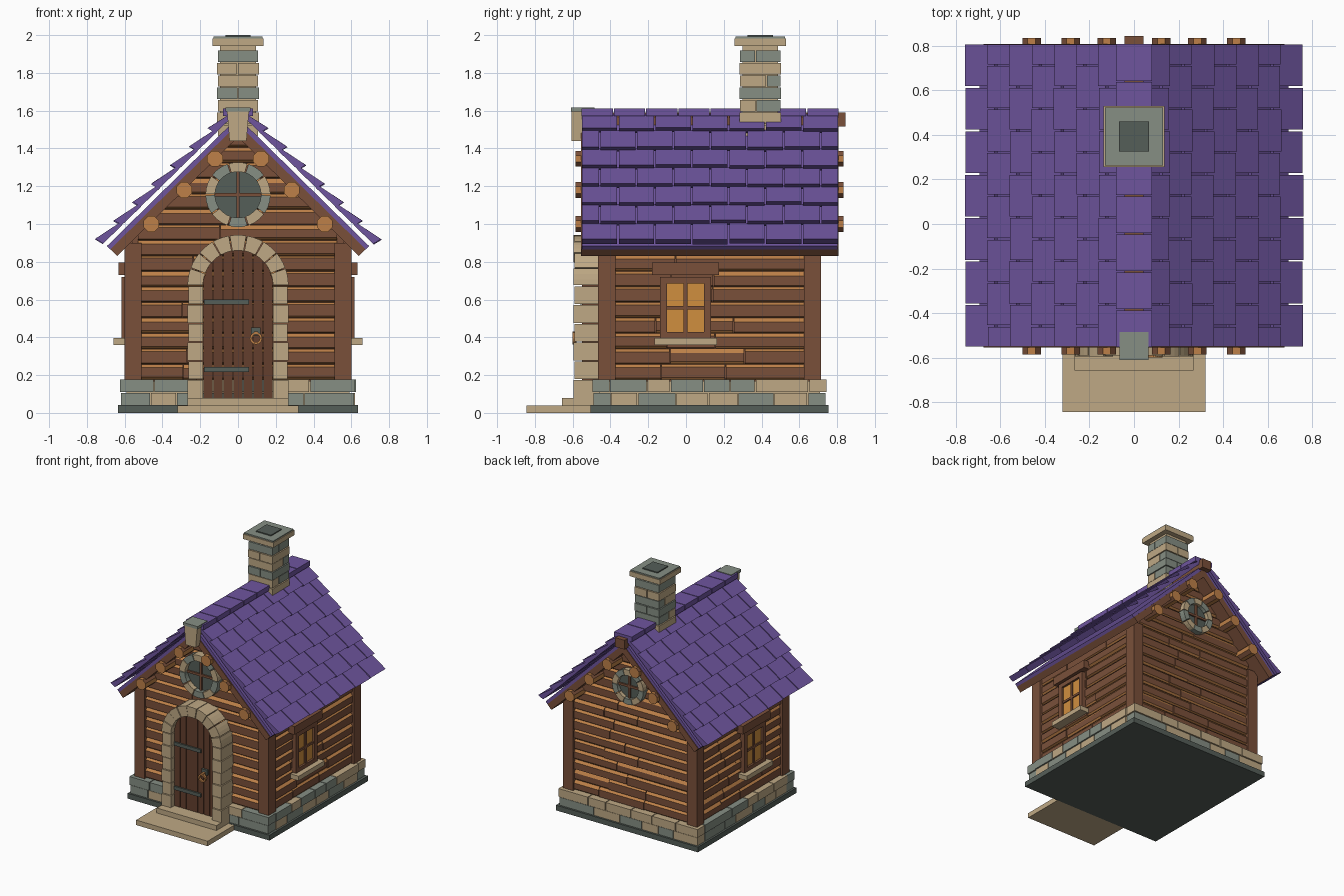
import bpy, bmesh, math, random
from mathutils import Vector

if "Cube" in bpy.data.objects:
    bpy.data.objects.remove(bpy.data.objects["Cube"])
random.seed(7)

def material(name, hexa):
    m = bpy.data.materials.new(name)
    lin = [((int(hexa[i:i + 2], 16) / 255 + 0.055) / 1.055) ** 2.4 for i in (0, 2, 4)]
    m.diffuse_color = (*lin, 1)
    m.use_nodes = True
    m.node_tree.nodes["Principled BSDF"].inputs["Base Color"].default_value = m.diffuse_color
    return m

PURPLE = material("purple shingle", "6E559E")
BROWN = material("brown timber", "7A503A")
DOOR = material("dark door wood", "633F2D")
ORANGE = material("cut orange wood", "BD8048")
TAN = material("tan stone", "BFA985")
GREY = material("grey stone", "868F84")
DARK = material("dark slate", "555E58")
GLOW = material("lit window", "D08F3F")

class Part:
    """Collects boxes and prisms into one named object."""
    def __init__(self, name, *mats):
        self.name, self.mats, self.bm = name, mats, bmesh.new()

    def prism(self, pts, vec, m=0):
        a = [self.bm.verts.new(Vector(p)) for p in pts]
        b = [self.bm.verts.new(Vector(p) + Vector(vec)) for p in pts]
        n = len(a)
        faces = [self.bm.faces.new(a[::-1]), self.bm.faces.new(b)]
        faces += [self.bm.faces.new((a[i], a[(i + 1) % n], b[(i + 1) % n], b[i])) for i in range(n)]
        for f in faces:
            f.material_index = m
        return faces

    def box(self, x0, x1, y0, y1, z0, z1, m=0):
        return self.prism([(x0, y0, z0), (x1, y0, z0), (x1, y1, z0), (x0, y1, z0)], (0, 0, z1 - z0), m)

    def arc(self, cz, r0, r1, a0, a1, y0, y1, m=0, n=3):
        """Wedge stone of a ring in the xz plane."""
        t = [a0 + (a1 - a0) * i / n for i in range(n + 1)]
        pts = [(r1 * math.cos(a), y0, cz + r1 * math.sin(a)) for a in t]
        pts += [(r0 * math.cos(a), y0, cz + r0 * math.sin(a)) for a in reversed(t)]
        self.prism(pts, (0, y1 - y0, 0), m)

    def done(self):
        bmesh.ops.recalc_face_normals(self.bm, faces=self.bm.faces)
        me = bpy.data.meshes.new(self.name)
        self.bm.to_mesh(me)
        self.bm.free()
        for m in self.mats:
            me.materials.append(m)
        ob = bpy.data.objects.new(self.name, me)
        bpy.context.collection.objects.link(ob)

# roof frame: u runs down the slope, n points out of it
ANG, APEX, YF, YB = math.radians(44.5), 1.46, -0.555, 0.81
CA, SA = math.cos(ANG), math.sin(ANG)

def slope(s, u, n, y):
    return (s * (u * CA + n * SA), y, APEX - u * SA + n * CA)

def cuts(a, b, lo, hi):
    """Random joints between a and b."""
    out = [a]
    while b - out[-1] > hi + lo:
        out.append(out[-1] + random.uniform(lo, hi))
    return out + [b]

# base slab and foundation stones
p = Part("base_slab", DARK)
p.box(-.635, .635, -.505, .755, 0, .042)
p.done()
p = Part("foundation_stones", TAN, GREY)
p.box(-.59, .59, -.46, .71, .04, .17)
for z0, z1, e in ((.042, .106, -.006), (.111, .177, 0)):
    X, Y0, Y1 = .625 + e, -.495 - e, .745 + e
    for y0, y1 in ((Y0, Y0 + .09), (Y1 - .09, Y1)):
        c = cuts(-X, X, .12, .24)
        for a, b in zip(c, c[1:]):
            p.box(a, b - .006, y0, y1, z0, z1, int(random.random() < .45))
    for x0, x1 in ((-X, -X + .09), (X - .09, X)):
        c = cuts(Y0 + .092, Y1 - .092, .12, .24)
        for a, b in zip(c, c[1:]):
            p.box(x0, x1, a, b - .006, z0, z1, int(random.random() < .45))
p.done()

# house core and corner posts
p = Part("house_core", BROWN)
p.prism([(-.56, -.42, .17), (.56, -.42, .17), (.56, -.42, .93), (0, -.42, 1.48), (-.56, -.42, .93)], (0, 1.09, 0))
p.done()
p = Part("corner_posts", BROWN)
for s in (-1, 1):
    for y0, y1 in ((-.465, -.373), (.625, .715)):
        p.box(s * .51, s * .6, y0, y1, .175, .9)
p.done()

# wall planks with orange chamfered edges
def plank_wall(name, half, top, place, gable):
    p = Part(name, BROWN, ORANGE)
    z, h = .177, .082
    while z < top:
        lim = min(half, (1.47 - z) / .98) if gable else half
        c = cuts(-lim, lim, .22, .5) if lim > .25 else [-lim, lim]
        for a, b in zip(c, c[1:]):
            t, lo, d = random.uniform(.012, .026), random.uniform(.004, .014), random.uniform(-.004, .004)
            prof = [(-.03, z), (.012, z), (.025 + d, z + lo), (.025 + d, z + h - t), (.008, z + h - .002), (-.03, z + h - .002)]
            fs = p.prism([(a, q, w) for q, w in prof], (b - .005 - a, 0, 0))
            for f in (fs[3], fs[5]):
                f.material_index = 1
        z += h
    for v in p.bm.verts:
        s, d, w = v.co
        if gable:
            m = max(.01, (1.5 - w) / .98)
            s = max(-m, min(m, s))
        v.co = place(s, d, w)
    p.done()

plank_wall("front_planks", .53, 1.42, lambda s, d, z: (s, -.425 - d, z), True)
plank_wall("back_planks", .53, 1.42, lambda s, d, z: (-s, .675 + d, z), True)
plank_wall("right_planks", .52, .88, lambda s, d, z: (.56 + d, .125 + s, z), False)
plank_wall("left_planks", .52, .88, lambda s, d, z: (-.56 - d, .125 - s, z), False)

# roof layers: brown boarding below, purple deck above
def chevron(name, mat, u, n0, n1, y0, y1):
    p = Part(name, mat)
    p.prism([slope(-1, u, n0, y0), slope(-1, u, n1, y0), (0, y0, APEX + n1 / CA), slope(1, u, n1, y0),
             slope(1, u, n0, y0), (0, y0, APEX + n0 / CA)], (0, y1 - y0, 0))
    p.done()
chevron("roof_boarding", BROWN, .897, 0, .05, YF, YB - .003)
chevron("roof_deck", PURPLE, .9, .05, .075, YF + .005, YB - .008)

# shingles in seven staggered rows per side
p = Part("roof_shingles", PURPLE)
W = (YB - YF) / 7
for s in (-1, 1):
    for r in range(7):
        u1 = .08 + .14 * r
        u0 = u1 - .155 if r else -.06
        ys = [YF + W * i for i in range(8)]
        if r % 2:
            ys = [YF] + [YF + W * (i + .5) for i in range(7)] + [YB]
        for a, b in zip(ys, ys[1:]):
            e = random.uniform(-.004, .004)
            p.prism([slope(s, u0, .097, a + .004), slope(s, u0, .116, a + .004),
                     slope(s, u1 + e, .146, a + .004), slope(s, u1 + e - .012, .099, a + .004)], (0, b - a - .008, 0))
p.done()

# ridge caps and ridge beam
p = Part("ridge_caps", PURPLE)
for i in range(8):
    w = (YB - YF) / 8
    p.box(-.08, .08, YF + w * i + .003, YF + w * (i + 1) - .003, 1.572, 1.612)
p.done()
p = Part("ridge_beam", BROWN)
p.box(-.042, .042, -.56, .845, 1.515, 1.59)
p.done()

# purlin log ends
p = Part("purlin_logs", ORANGE, BROWN)
for s in (-1, 1):
    for x, z in ((.46, 1.0), (.285, 1.18), (.122, 1.345)):
        fs = p.prism([(s * x + .045 * math.cos(math.pi * (i + .5) / 4), -.585, z + .045 * math.sin(math.pi * (i + .5) / 4))
                      for i in range(8)], (0, 1.42, 0))
        for f in fs[2::2]:
            f.material_index = 1
p.done()

# gable keystone with cap
p = Part("gable_keystone", TAN, GREY)
p.prism([(-.045, -.605, 1.44), (.045, -.605, 1.44), (.058, -.605, 1.595), (-.058, -.605, 1.595)], (0, .055, 0))
p.box(-.066, .066, -.61, -.485, 1.595, 1.617, 1)
p.done()

# chimney
p = Part("chimney", TAN, GREY, DARK)
CY = .393
p.box(-.095, .095, CY - .095, CY + .095, 1.4, 1.945, 0)
for i in range(7):
    z0, z1 = 1.465 + .0655 * i, 1.525 + .0655 * i
    k, h = random.uniform(-.04, .04), .106 + .004 * (i % 2)
    main = int(i in (3, 6))
    other = main if random.random() < .4 else 1 - main
    if i % 2:
        p.box(-h, k - .003, CY - h, CY + h, z0, z1, main)
        p.box(k + .003, h, CY - h, CY + h, z0, z1, other if i == 1 else main)
    else:
        p.box(-h, h, CY - h, CY + k - .003, z0, z1, main)
        p.box(-h, h, CY + k + .003, CY + h, z0, z1, other)
p.box(-.136, .136, CY - .136, CY + .136, 1.942, 1.982)
p.box(-.13, .13, CY - .13, CY + .13, 1.982, 1.992, 1)
p.box(-.067, .067, CY - .067, CY + .067, 1.992, 2.0, 2)
p.done()

# door steps
p = Part("door_steps", TAN)
p.box(-.32, .32, -.845, -.505, 0, .04)
p.box(-.267, .267, -.657, -.45, .04, .08)
p.done()

# stone door arch
p = Part("door_arch", TAN)
SP, RI, RO = .675, .185, .267
for s in (-1, 1):
    for i in range(6):
        h = (SP - .08) / 6
        e = .004 * (i % 2)
        p.box(s * RI, s * (RO - e), -.595 + e, -.43, .08 + h * i, .08 + h * (i + 1) - .005)
for i in range(9):
    a = math.pi / 9
    p.arc(SP, RI, RO, a * i + .01, a * (i + 1) - .01, -.595 + .004 * (i % 2), -.43)
p.done()

# door planks, straps and ring handle
p = Part("door_planks", DOOR)
for i in range(7):
    w = 2 * RI / 7
    a, b = -RI + w * i + .002, -RI + w * (i + 1) - .002
    xs = [b + (a - b) * k / 3 for k in range(4)]
    p.prism([(a, -.55, .08), (b, -.55, .08)] + [(x, -.55, SP + math.sqrt(RI * RI - x * x)) for x in xs], (0, .11, 0))
p.done()
p = Part("door_straps", DARK)
for z in (.23, .587):
    p.box(-.18, .058, -.562, -.545, z - .014, z + .014)
p.box(.07, .12, -.565, -.545, .41, .452)
p.done()
p = Part("door_handle", ORANGE)
for i in range(12):
    p.arc(.395, .021, .033, math.pi * i / 6, math.pi * (i + 1) / 6, -.6, -.58, n=1)
for v in p.bm.verts:
    v.co.x += .095
p.box(.085, .105, -.6, -.55, .415, .432)
p.done()

# round gable windows
def round_window(name, cz, r0, r1, y_in, y_out, y_glass):
    p = Part(name, TAN, GREY, DARK, BROWN)
    for i in range(10):
        a = math.pi / 5
        p.arc(cz, r0, r1, a * i + .02, a * (i + 1) - .02, y_in, y_out, i % 2)
    p.prism([(1.03 * r0 * math.cos(math.pi * i / 10), y_in, cz + 1.03 * r0 * math.sin(math.pi * i / 10)) for i in range(20)],
            (0, y_glass - y_in, 0), 2)
    d = .012 if y_out > y_in else -.012
    p.box(-.009, .009, y_in, y_glass + d, cz - r0, cz + r0, 3)
    p.box(-r0, r0, y_in, y_glass + d, cz - .009, cz + .009, 3)
    p.done()
round_window("front_round_window", 1.155, .122, .172, -.42, -.505, -.465)
round_window("back_round_window", 1.16, .095, .14, .67, .745, .715)

# side windows with frame, lit panes, sill and lintel
for s, side in ((-1, "left"), (1, "right")):
    p = Part(side + "_window", BROWN, GLOW)
    p.box(s * .56, s * .6, -.11, .105, .42, .7, 1)
    for y0, y1, z0, z1 in ((-.138, -.1, .395, .72), (.095, .132, .395, .72), (-.1, .095, .395, .428), (-.1, .095, .685, .72)):
        p.box(s * .56, s * .617, y0, y1, z0, z1)
    p.box(s * .57, s * .61, -.012, .008, .428, .685)
    p.box(s * .57, s * .609, -.1, .095, .548, .566)
    p.box(s * .56, s * .632, -.18, .175, .73, .795)
    p.done()
    p = Part(side + "_window_sill", TAN)
    p.box(s * .56, s * .66, -.167, .165, .36, .397)
    p.done()
